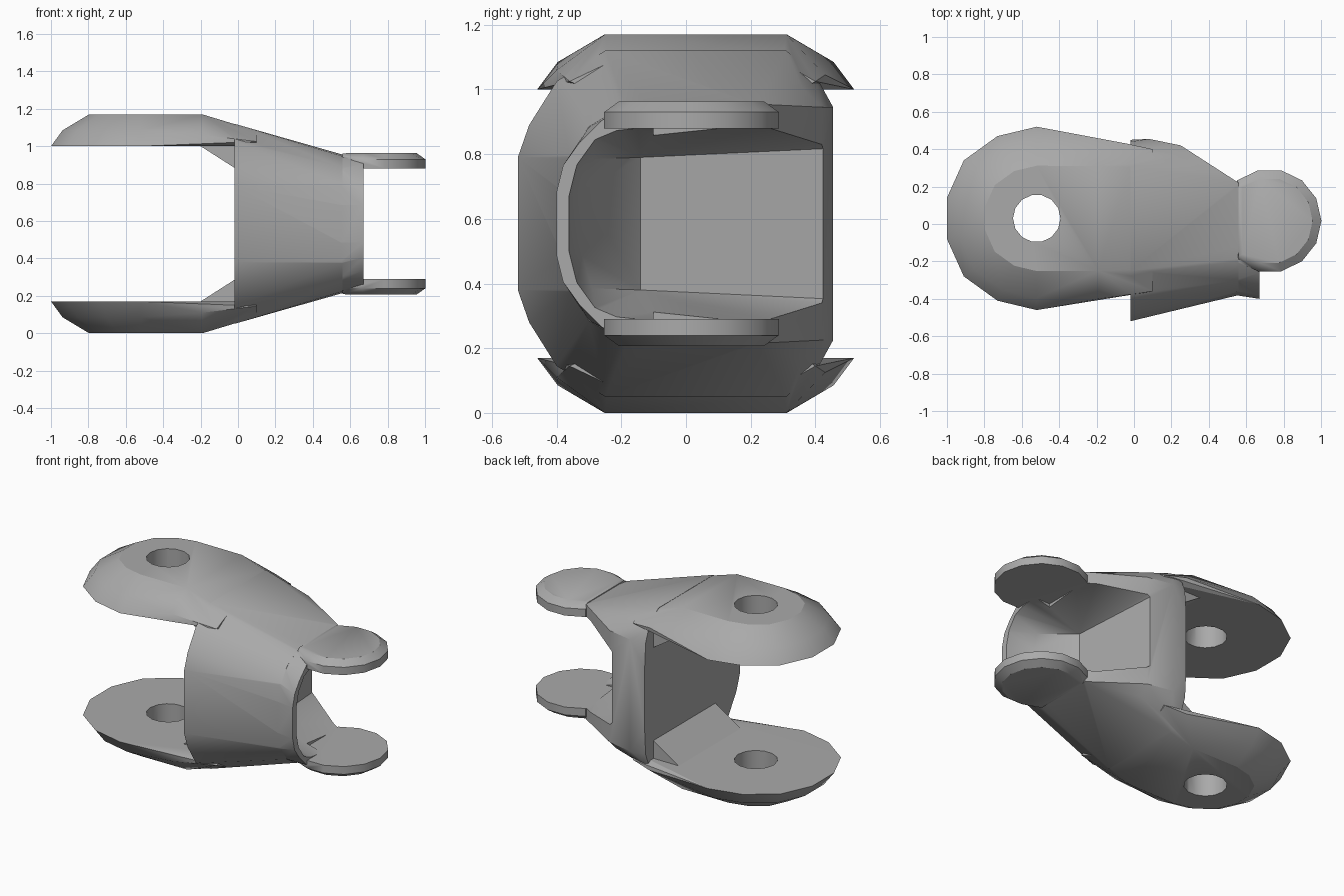
import bpy, bmesh, math

if "Cube" in bpy.data.objects:
    bpy.data.objects.remove(bpy.data.objects["Cube"])

MID = 0.585  # height of the horizontal symmetry plane
metal = bpy.data.materials.new("plain_grey")
metal.diffuse_color = (0.4, 0.4, 0.4, 1)
metal.use_nodes = True
metal.node_tree.nodes["Principled BSDF"].inputs["Base Color"].default_value = metal.diffuse_color


def hull(name, pts):
    """Convex solid around points given as x, y, height above the mid plane."""
    bm = bmesh.new()
    for x, y, h in pts:
        bm.verts.new((x, y, MID + h))
    res = bmesh.ops.convex_hull(bm, input=bm.verts[:])
    loose = [g for g in res["geom_interior"] if isinstance(g, bmesh.types.BMVert)]
    bmesh.ops.delete(bm, geom=loose, context='VERTS')
    bmesh.ops.dissolve_limit(bm, angle_limit=0.01, verts=bm.verts[:], edges=bm.edges[:])
    bmesh.ops.recalc_face_normals(bm, faces=bm.faces[:])
    me = bpy.data.meshes.new(name)
    bm.to_mesh(me)
    bm.free()
    ob = bpy.data.objects.new(name, me)
    bpy.context.collection.objects.link(ob)
    me.materials.append(metal)
    return ob


def both(pts):
    """Add the copy of the points below the mid plane."""
    return pts + [(x, y, -h) for x, y, h in pts]


def combine(target, tool, op):
    mod = target.modifiers.new(op, 'BOOLEAN')
    mod.operation, mod.solver, mod.object = op, 'EXACT', tool
    bpy.context.view_layer.objects.active = target
    bpy.ops.object.modifier_apply(modifier=mod.name)
    bpy.data.objects.remove(tool, do_unlink=True)


def section(x, profile):
    return [(x, y, h) for y, h in profile]


# Main body, tapering towards the small end
body = hull("hinge_link", both(
    section(-0.02, [(-.52, .205), (-.485, .305), (-.40, .44), (-.25, .535),
                    (.31, .535), (.40, .46), (.44, .36), (.45, .2)])
    + section(0.08, [(.455, .36), (.455, .2)])
    + section(0.25, [(.42, .36), (.42, .2), (.36, .42)])
    + section(0.50, [(.25, .35), (.25, .2)])
    + section(0.56, [(-.38, .1), (-.36, .21), (-.30, .30), (-.2, .36),
                     (-.12, .37), (.22, .37)])))

# Rim at the open end
rim = hull("rim", both(
    section(0.54, [(-.38, .1), (-.36, .21), (-.30, .30), (-.2, .36), (-.1, .36)])
    + section(0.67, [(-.40, .1), (-.38, .18), (-.33, .25), (-.26, .32),
                     (-.21, .345), (-.1, .345)])))
combine(body, rim, 'UNION')

# Hollow, open to the back and to the small end
cavity = hull("cavity_cutter", both(
    section(0.70, [(-.37, .08), (-.345, .18), (-.28, .27), (-.22, .295), (.7, .295)])
    + section(0.50, [(-.32, .1), (-.29, .2), (.25, .295)])
    + section(0.30, [(-.14, .205), (.04, .205)])
    + section(0.25, [(.42, .245)])
    + section(0.20, [(.7, .245)])))
combine(body, cavity, 'DIFFERENCE')

# Half outline of the large ear, as offsets from its hole
outline = [(-.48, .11), (-.39, .31), (-.21, .44), (0, .49)]
CX, CY = -0.52, 0.03
for s in (1, -1):
    # Large ear with a two-step bevel, running into the body
    pts = []
    for scale, h in ((1, .415), (.87, .5), (.575, .585)):
        pts += [(CX + dx * scale, CY + side * dy * scale, h)
                for dx, dy in outline for side in (1, -1)]
    pts += [(-.19, -.25, .585), (-.19, .31, .585), (.1, -.24, .497), (.1, .30, .497),
            (-.19, -.40, .475), (.1, -.36, .44), (-.04, .43, .46), (.1, .40, .44),
            (-.19, -.31, .415), (-.19, .37, .415), (.1, -.3, .415), (.1, .36, .415)]
    combine(body, hull("large_ear", [(x, y, s * h) for x, y, h in pts]), 'UNION')

    # Gusset in the corner between ear and body
    corner = [(-.2, .415), (-.06, .39), (-.02, .30), (.05, .30), (.05, .45), (-.2, .45)]
    combine(body, hull("gusset", [(x, y, s * h) for x, h in corner
                                  for y in (-.27, .36)]), 'UNION')

    # Small ear with a bevelled outer edge and a neck
    pts = [(.55, -.2, .34), (.55, .22, .34), (.55, -.2, .295), (.55, .22, .295),
           (.56, -.17, .375), (.56, .2, .375)]
    for i in range(14):
        a = math.tau * i / 14
        for r, h in ((.277, .295), (.277, .345), (.23, .378)):
            pts.append((.725 + r * math.cos(a), .017 + r * math.sin(a), h))
    pts = [p for p in pts if p[0] > .54]
    combine(body, hull("small_ear", [(x, y, s * h) for x, y, h in pts]), 'UNION')

# Pin hole through both large ears
hole = [(CX + .127 * math.cos(math.tau * i / 14), CY + .127 * math.sin(math.tau * i / 14), h)
        for i in range(14) for h in (-.7, .7)]
combine(body, hull("hole_cutter", hole), 'DIFFERENCE')

# Smooth shading with sharp creases
bpy.ops.object.select_all(action='DESELECT')
body.select_set(True)
bpy.context.view_layer.objects.active = body
bpy.ops.object.shade_smooth_by_angle(angle=math.radians(30))
